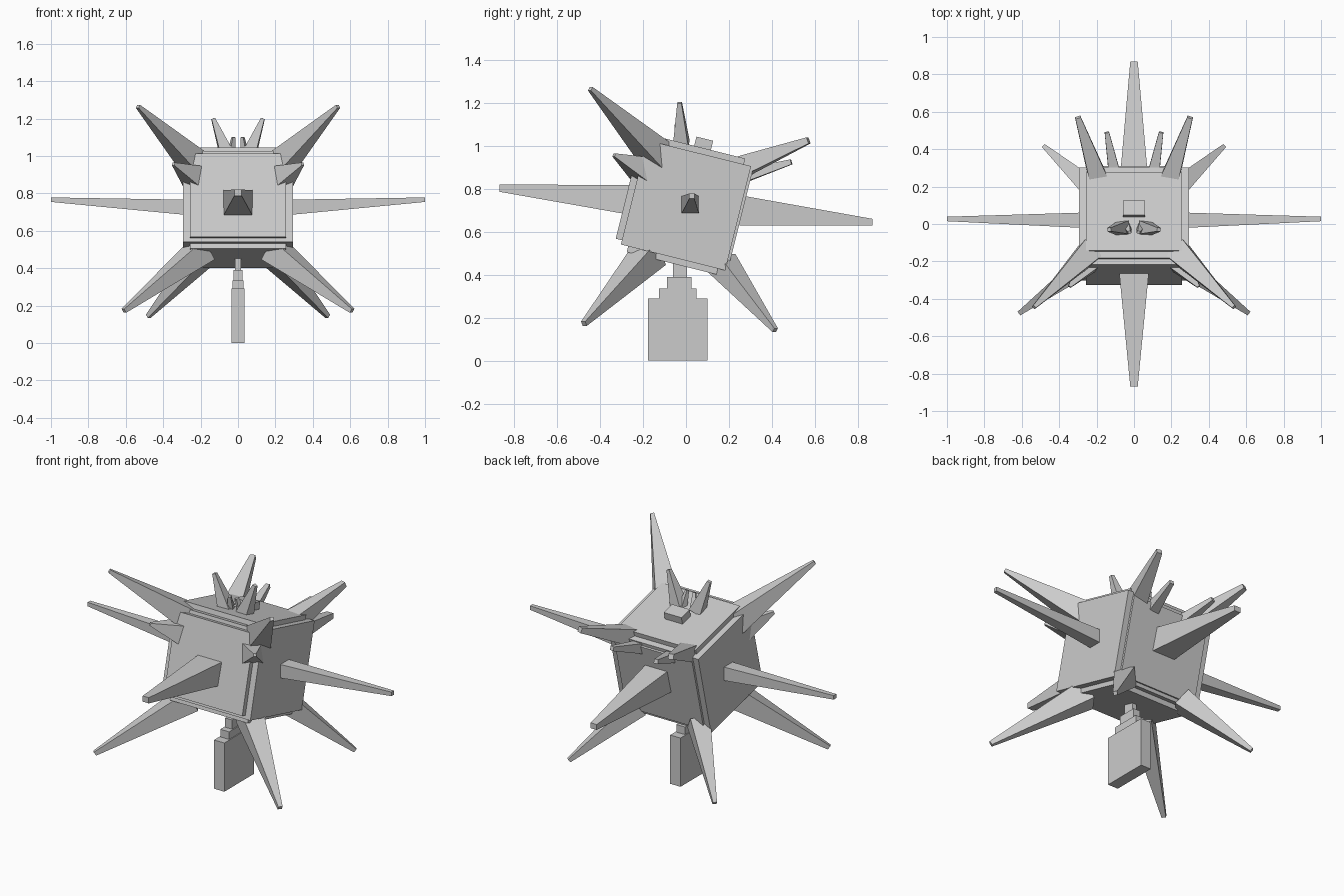
import bpy, math
from mathutils import Vector, Matrix

if "Cube" in bpy.data.objects:
    bpy.data.objects.remove(bpy.data.objects["Cube"])

grey = bpy.data.materials.new("plain grey")
grey.use_nodes = True
COLOUR = (0.6, 0.6, 0.6, 1)
grey.diffuse_color = COLOUR
grey.node_tree.nodes["Principled BSDF"].inputs["Base Color"].default_value = COLOUR

# The body leans back about its centre
TILT = Matrix.Translation((0, 0, 0.723)) @ Matrix.Rotation(math.radians(-14), 4, 'X')
BOX = [(0, 1, 2, 3), (7, 6, 5, 4)] + [(i, i + 4, (i + 1) % 4 + 4, (i + 1) % 4) for i in range(4)]
CORNERS = [(-1, -1), (-1, 1), (1, 1), (1, -1)]


def solid(name, verts):
    mesh = bpy.data.meshes.new(name)
    mesh.from_pydata(verts, [], BOX)
    mesh.materials.append(grey)
    obj = bpy.data.objects.new(name, mesh)
    bpy.context.collection.objects.link(obj)
    bpy.context.view_layer.objects.active = obj
    bpy.ops.object.select_all(action='DESELECT')
    obj.select_set(True)
    bpy.ops.object.mode_set(mode='EDIT')
    bpy.ops.mesh.select_all(action='SELECT')
    bpy.ops.mesh.normals_make_consistent(inside=False)
    bpy.ops.object.mode_set(mode='OBJECT')
    return obj


def block(name, half_x, ys, zs, matrix=Matrix()):
    verts = [matrix @ Vector((half_x * a, ys[b > 0], z)) for z in zs for a, b in CORNERS]
    return solid(name, verts)


def spike(name, base, tip, wide, narrow, axis=None):
    """Tapered bar whose end caps are square to the axis."""
    base, tip = Vector(base), Vector(tip)
    d = Vector(axis) if axis else (tip - base).normalized()
    side = d.cross(Vector((0, 0, 1))).normalized()
    up = side.cross(d)
    verts = [c + side * a * h[0] + up * b * h[1]
             for c, h in ((base, wide), (tip, narrow)) for a, b in CORNERS]
    return solid(name, verts)


def spike_pair(name, base, tip, wide, narrow, axis=None):
    for label, s in (("left", 1), ("right", -1)):
        ax = (s * axis[0], axis[1], axis[2]) if axis else None
        spike(f"{label}_{name}", (s * base[0], *base[1:]), (s * tip[0], *tip[1:]),
              (wide, wide), (narrow, narrow), ax)


# Body: overlapping slabs that leave stepped edges
block("body_side_slab", 0.293, (-0.25, 0.25), (-0.25, 0.25), TILT)
block("body_front_back_slab", 0.257, (-0.28, 0.262), (-0.23, 0.23), TILT)
block("body_top_bottom_slab", 0.257, (-0.215, 0.215), (-0.278, 0.278), TILT)
block("top_block", 0.058, (-0.03, 0.05), (0.25, 0.322), TILT)

# Long spikes along the main axes
spike("front_spike", (0, -0.25, 0.747), (0, -0.868, 0.803), (0.08, 0.07), (0.02, 0.017), (0, -1, 0))
spike("back_spike", (0, 0.25, 0.7), (0, 0.868, 0.644), (0.075, 0.07), (0.02, 0.016), (0, 1, 0))
spike_pair("side_spike", (0.27, 0.02, 0.725), (1, 0.027, 0.766), 0.041, 0.012, (1, 0, 0))

# Corner spikes
spike_pair("lower_front_spike", (0.19, -0.165, 0.5), (0.61, -0.475, 0.172), 0.064, 0.012)
spike_pair("lower_back_spike", (0.2, 0.165, 0.455), (0.48, 0.415, 0.142), 0.055, 0.011)
spike_pair("upper_front_spike", (0.215, -0.125, 0.945), (0.535, -0.445, 1.265), 0.066, 0.01)
spike_pair("upper_back_spike", (0.19, 0.24, 0.895), (0.3, 0.57, 1.025), 0.05, 0.015)

# Short spikes
spike_pair("short_front_spike", (0.235, -0.2, 0.89), (0.345, -0.335, 0.957), 0.058, 0.008)
spike_pair("short_back_spike", (0.1, 0.25, 0.855), (0.145, 0.49, 0.925), 0.033, 0.012)
spike_pair("crown_spike", (0.06, -0.022, 1.01), (0.133, -0.03, 1.2), 0.036, 0.01)
spike_pair("tiny_crown_spike", (0.035, -0.02, 1.01), (0.024, -0.045, 1.1), 0.018, 0.008)

# Stepped tail hanging below
STEPS = [(0.034, (-0.177, 0.1), (0, 0.29)), (0.029, (-0.125, 0.05), (0.28, 0.335)),
         (0.023, (-0.088, 0.025), (0.33, 0.39)), (0.015, (-0.06, 0.005), (0.38, 0.5))]
for i, step in enumerate(STEPS):
    block(f"tail_step_{i + 1}", *step)
